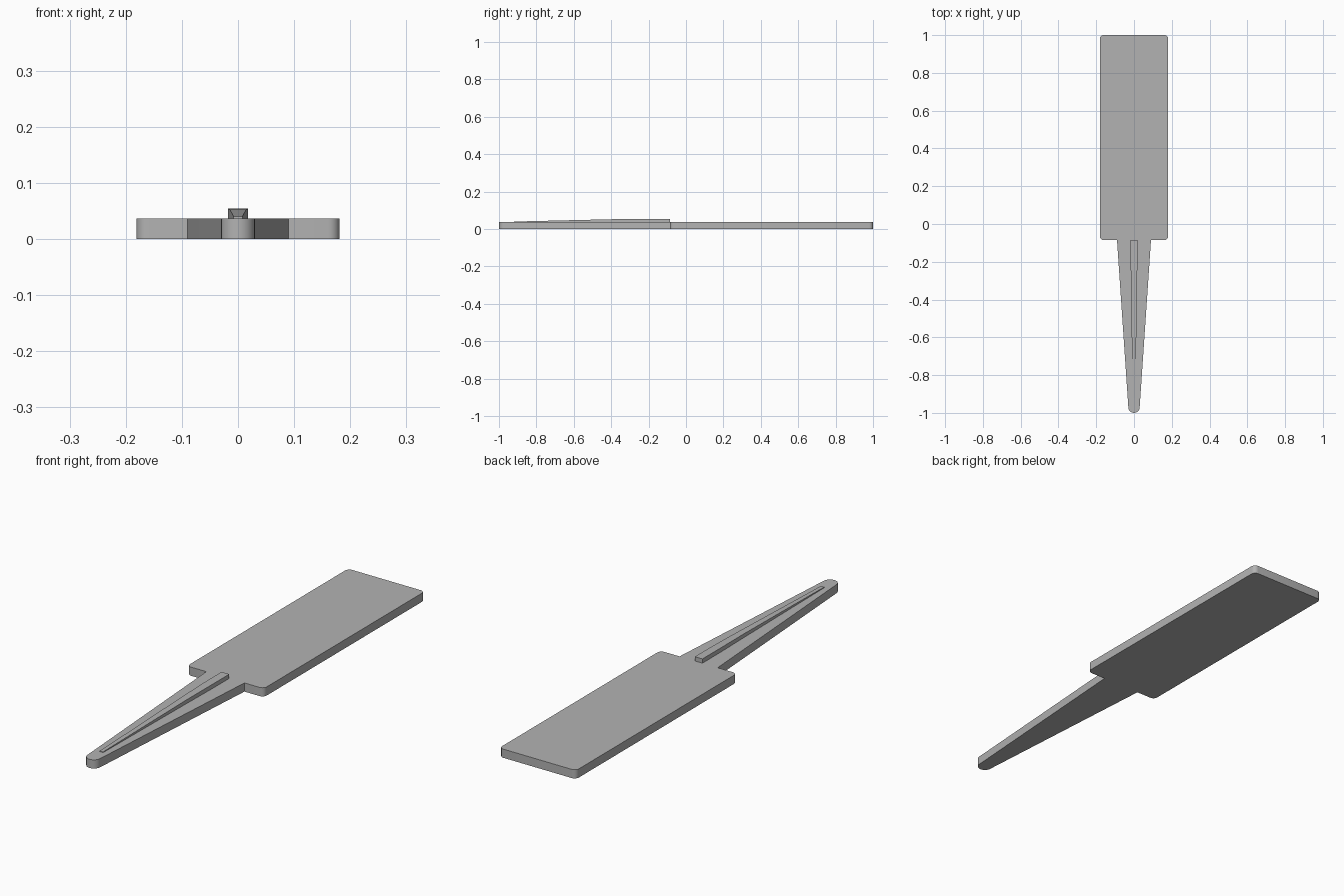
import bpy, bmesh, math

cube = bpy.data.objects.get("Cube")
if cube:
    bpy.data.objects.remove(cube, do_unlink=True)

THICK = 0.037
SHOULDER = -0.085

grey = bpy.data.materials.new("plain_grey")
grey.use_nodes = True
colour = (0.45, 0.45, 0.45, 1)
grey.diffuse_color = colour
grey.node_tree.nodes["Principled BSDF"].inputs["Base Color"].default_value = colour


def finish(name, bm):
    bmesh.ops.recalc_face_normals(bm, faces=bm.faces)
    mesh = bpy.data.meshes.new(name)
    bm.to_mesh(mesh)
    bm.free()
    mesh.materials.append(grey)
    obj = bpy.data.objects.new(name, mesh)
    bpy.context.collection.objects.link(obj)
    bpy.ops.object.select_all(action="DESELECT")
    obj.select_set(True)
    bpy.context.view_layer.objects.active = obj
    bpy.ops.object.shade_smooth_by_angle(angle=math.radians(30))
    return obj


def arc(cx, cy, r, start, end, steps=6):
    angles = [math.radians(start + (end - start) * i / steps) for i in range(steps + 1)]
    return [(cx + r * math.cos(a), cy + r * math.sin(a)) for a in angles]


# Flat plate: rounded blade and tapering tang in one outline
corner, half, tip = 0.02, 0.181, 0.03
right_half = arc(0, -1 + tip, tip, -90, 0, 8)
right_half += [(0.09, SHOULDER)]
right_half += arc(half - corner, SHOULDER + corner, corner, -90, 0)
right_half += arc(half - corner, 1 - corner, corner, 0, 90)
outline = right_half + [(-x, y) for x, y in reversed(right_half[1:])]

bm = bmesh.new()
base = bm.faces.new([bm.verts.new((x, y, 0)) for x, y in outline])
top = bmesh.ops.extrude_face_region(bm, geom=[base])["geom"]
bmesh.ops.translate(bm, vec=(0, 0, THICK),
                    verts=[v for v in top if isinstance(v, bmesh.types.BMVert)])
finish("blade_and_tang", bm)

# Raised rib on the tang, sinking and narrowing towards the tip
stations = [  # y, half width, top height
    (-0.92, 0.008, 0.040),
    (-0.67, 0.011, 0.046),
    (-0.37, 0.015, 0.053),
    (-0.20, 0.018, 0.055),
    (SHOULDER, 0.018, 0.055),
]
bm = bmesh.new()
rings = [[bm.verts.new((x, y, z)) for x, z in
          ((-w, THICK - 0.005), (w, THICK - 0.005), (w, h), (-w, h))]
         for y, w, h in stations]
for a, b in zip(rings, rings[1:]):
    for i in range(4):
        j = (i + 1) % 4
        bm.faces.new((a[i], a[j], b[j], b[i]))
bm.faces.new(rings[0])
bm.faces.new(rings[-1])
finish("tang_rib", bm)
